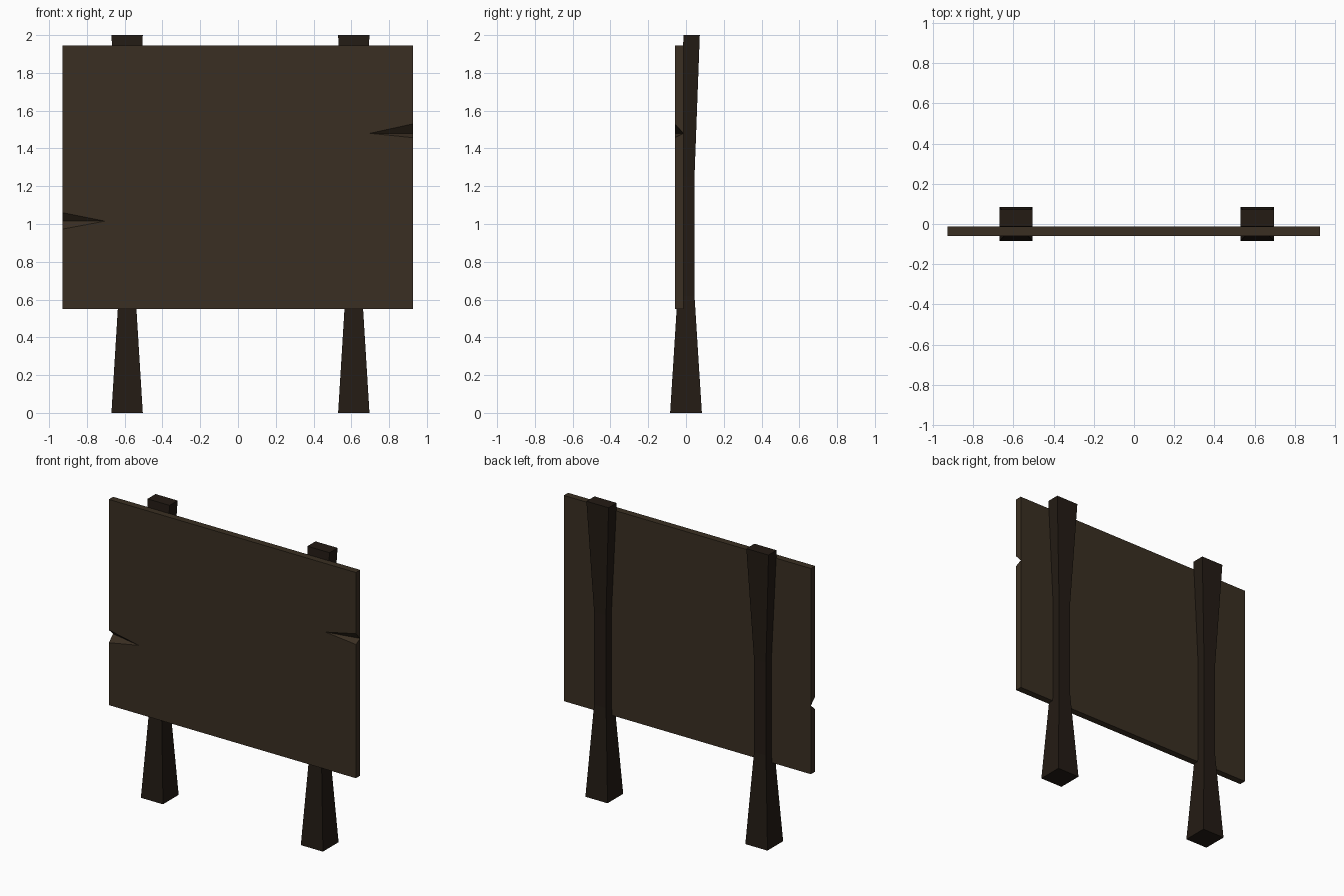
import bpy, bmesh

if "Cube" in bpy.data.objects:
    bpy.data.objects.remove(bpy.data.objects["Cube"])


def material(name, rgb):
    m = bpy.data.materials.new(name)
    m.diffuse_color = (*rgb, 1)
    m.use_nodes = True
    m.node_tree.nodes["Principled BSDF"].inputs["Base Color"].default_value = m.diffuse_color
    return m


def finish(bm, name, mat):
    bmesh.ops.recalc_face_normals(bm, faces=bm.faces)
    me = bpy.data.meshes.new(name)
    bm.to_mesh(me)
    bm.free()
    me.materials.append(mat)
    ob = bpy.data.objects.new(name, me)
    bpy.context.collection.objects.link(ob)
    return ob


board_wood = material("board_wood", (0.042, 0.028, 0.016))
post_wood = material("post_wood", (0.017, 0.011, 0.007))

# Board: flat panel with a V-shaped split running in from each side edge
FRONT, BACK, BOTTOM, TOP = -0.059, -0.013, 0.55, 1.945
bm = bmesh.new()


def board_side(x, tip_x, lo, mid, hi):
    v = lambda px, py, pz: bm.verts.new((px, py, pz))
    front = [v(x, FRONT, BOTTOM), v(x, FRONT, lo), v(tip_x, FRONT, mid),
             v(x, FRONT, hi), v(x, FRONT, TOP)]
    back = [v(x, BACK, BOTTOM), v(x, BACK, mid), v(x, BACK, TOP)]
    f0, f_lo, tip, f_hi, f1 = front
    b0, notch, b1 = back
    for face in ((f0, f_lo, notch, b0), (f_hi, f1, b1, notch),
                 (f_lo, tip, notch), (tip, f_hi, notch)):
        bm.faces.new(face)
    return front, back


lf, lb = board_side(-0.928, -0.705, 0.973, 1.015, 1.06)
rf, rb = board_side(0.926, 0.698, 1.457, 1.48, 1.53)
bm.faces.new(lf + rf[::-1])
bm.faces.new(lb + rb[::-1])
bm.faces.new((lf[0], rf[0], rb[0], lb[0]))
bm.faces.new((lf[-1], rf[-1], rb[-1], lb[-1]))
finish(bm, "board", board_wood)

# Posts: square section, flared at foot and head, narrow waist
# each ring: z, half width in x, y front, y back
RINGS = [(0, 0.083, -0.084, 0.084), (0.62, 0.045, -0.045, 0.045),
         (1.25, 0.045, -0.045, 0.045), (2.0, 0.083, -0.013, 0.073)]
for name, cx in (("left_post", -0.587), ("right_post", 0.613)):
    bm = bmesh.new()
    loops = [[bm.verts.new(p) for p in ((cx - w, y0, z), (cx + w, y0, z),
                                        (cx + w, y1, z), (cx - w, y1, z))]
             for z, w, y0, y1 in RINGS]
    for a, b in zip(loops, loops[1:]):
        for i in range(4):
            j = (i + 1) % 4
            bm.faces.new((a[i], a[j], b[j], b[i]))
    bm.faces.new(loops[0])
    bm.faces.new(loops[-1])
    finish(bm, name, post_wood)
